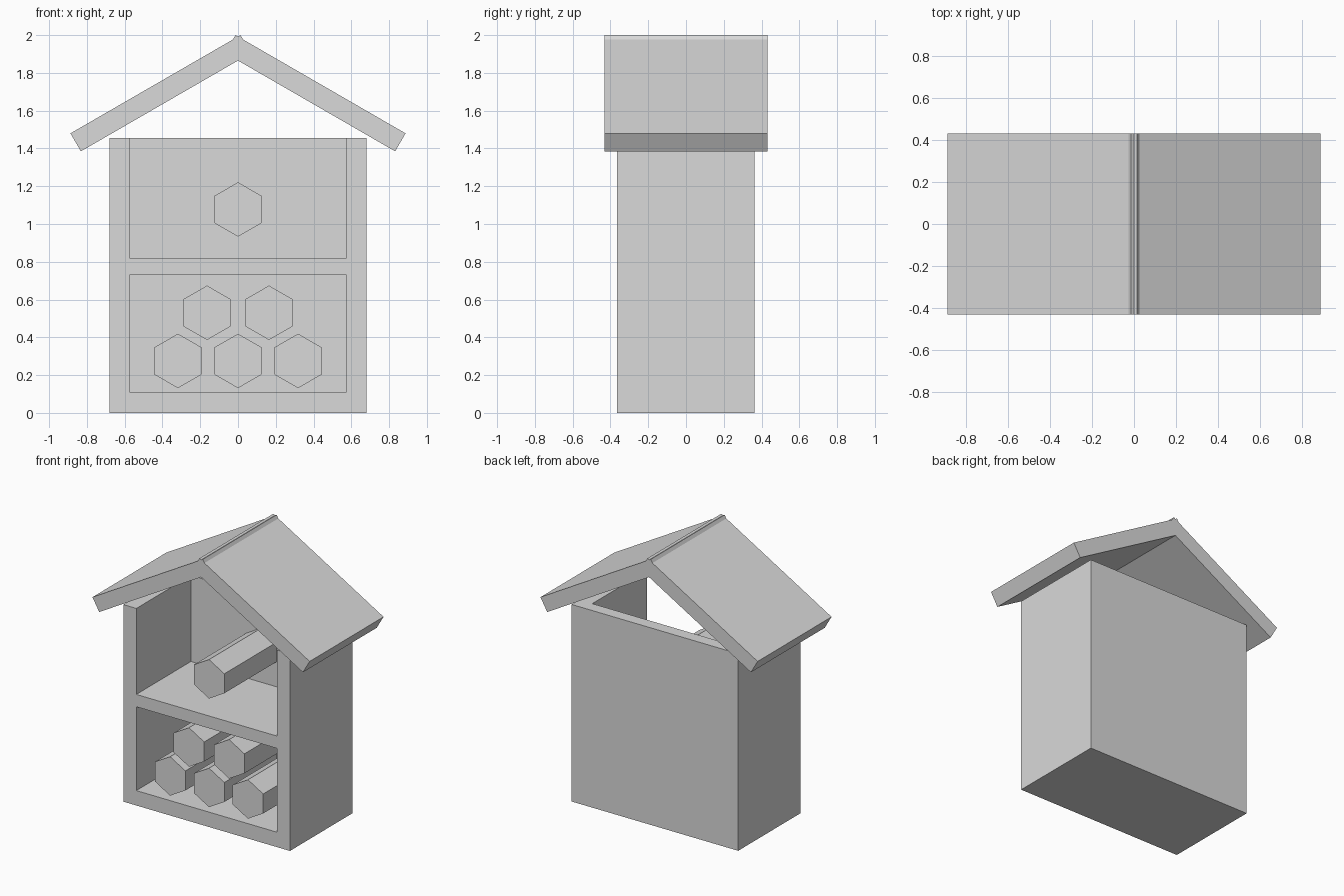
import bpy
import math
from mathutils import Matrix, Vector

default = bpy.data.objects.get("Cube")
if default:
    bpy.data.objects.remove(default, do_unlink=True)

grey = bpy.data.materials.new("plain_grey")
grey.use_nodes = True
colour = (0.695, 0.695, 0.695, 1)
grey.diffuse_color = colour
grey.node_tree.nodes["Principled BSDF"].inputs["Base Color"].default_value = colour


def box(name, low, high):
    low, high = Vector(low), Vector(high)
    bpy.ops.mesh.primitive_cube_add(size=1)
    obj = bpy.context.object
    obj.name = name
    size = high - low
    obj.data.transform(Matrix.Translation((low + high) / 2) @ Matrix.Diagonal(size).to_4x4())
    obj.data.materials.append(grey)
    return obj


# Case: a block hollowed into a lower bay and an open-topped upper bay
FRONT, BACK, INNER_BACK = -0.365, 0.362, 0.272
HALF, INNER, TOP = 0.68, 0.575, 1.455
case = box("case", (-HALF, FRONT, 0), (HALF, BACK, TOP))
bays = {"lower_bay_cutter": (0.11, 0.729), "upper_bay_cutter": (0.82, TOP + 0.2)}
for name, (bottom, top) in bays.items():
    cutter = box(name, (-INNER, FRONT - 0.2, bottom), (INNER, INNER_BACK, top))
    cutter.hide_render = True
    mod = case.modifiers.new(name, "BOOLEAN")
    mod.operation = "DIFFERENCE"
    mod.solver = "EXACT"
    mod.object = cutter
    bpy.context.view_layer.objects.active = case
    bpy.ops.object.modifier_apply(modifier=mod.name)
    bpy.data.objects.remove(cutter, do_unlink=True)

# Hexagonal nesting tubes running from the front to the back wall
TUBE_FRONT = -0.338
depth = INNER_BACK - TUBE_FRONT
rows = [(0.275, (-0.318, 0, 0.318)), (0.53, (-0.164, 0.164)), (1.077, (0,))]
for z, columns in rows:
    for x in columns:
        bpy.ops.mesh.primitive_cylinder_add(vertices=6, radius=0.144, depth=depth)
        tube = bpy.context.object
        tube.name = "nesting_tube"
        tube.data.transform(Matrix.Rotation(math.radians(90), 4, "X"))
        tube.location = (x, TUBE_FRONT + depth / 2, z)
        tube.data.materials.append(grey)

# Roof: two slabs pitched at 30 degrees, crossing slightly at the ridge
LENGTH, THICK, OVERHANG = 1.04, 0.11, 0.431
for name, side in (("left_roof", 1), ("right_roof", -1)):
    ends = sorted((0, -side * LENGTH))
    roof = box(name, (ends[0], -OVERHANG, -THICK), (ends[1], OVERHANG, 0))
    # Pitch about the upper eave edge, then move that edge to its place
    roof.data.transform(Matrix.Rotation(math.radians(30 * side), 4, "Y"))
    roof.data.transform(Matrix.Translation((side * 0.887, 0, 1.48)))
